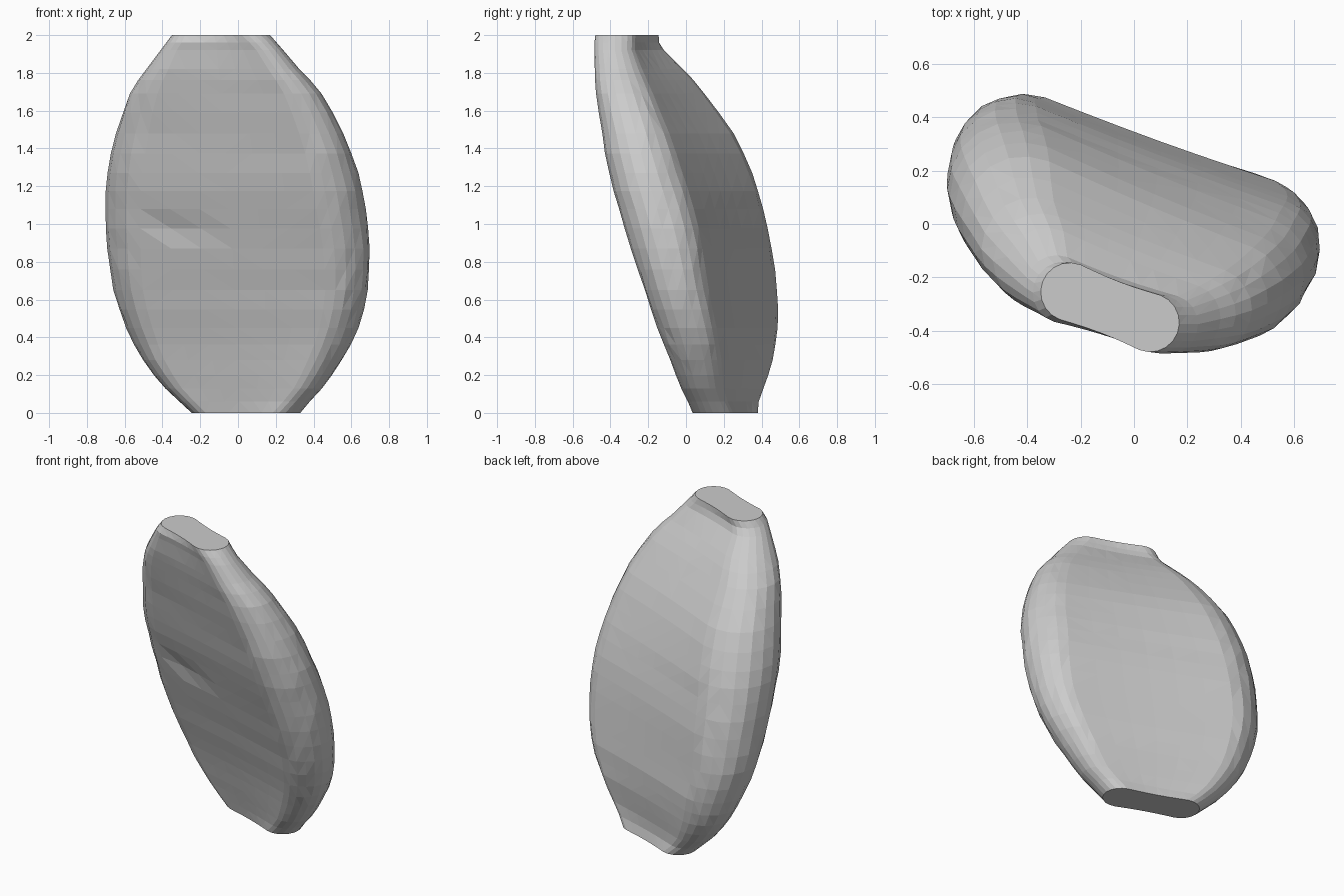
import bpy
import bmesh
import math
import random
from mathutils import Vector

random.seed(4)

default_cube = bpy.data.objects.get("Cube")
if default_cube:
    bpy.data.objects.remove(default_cube, do_unlink=True)

# Plain grey material
grey = bpy.data.materials.new("stone grey")
grey.use_nodes = True
colour = (0.6, 0.6, 0.6, 1)
grey.diffuse_color = colour
grey.node_tree.nodes["Principled BSDF"].inputs["Base Color"].default_value = colour

# Tapered slot sections: height, min x, max x, min y, max y, left end radius, right end radius
SECTIONS = [
    (0, -.245, .33, .035, .38, .11, .11),
    (.06, -.31, .38, .01, .385, .112, .108),
    (.13, -.385, .445, -.025, .41, .125, .115),
    (.28, -.505, .55, -.085, .46, .16, .14),
    (.45, -.59, .635, -.15, .485, .19, .16),
    (.65, -.66, .685, -.22, .48, .215, .175),
    (.87, -.69, .698, -.29, .455, .238, .195),
    (1.08, -.7, .675, -.355, .408, .25, .205),
    (1.27, -.69, .635, -.405, .352, .255, .2),
    (1.48, -.645, .56, -.445, .252, .235, .185),
    (1.69, -.57, .44, -.475, .1, .195, .155),
    (1.82, -.485, .325, -.483, -.015, .16, .13),
    (1.92, -.41, .24, -.485, -.117, .12, .11),
    (1.96, -.38, .205, -.485, -.142, .115, .11),
    (2, -.35, .17, -.48, -.145, .11, .11),
]
ARC_STEPS = 10
SPAN_STEPS = 6
HOLLOW = 0.008


def midway(before, first, second, after):
    """Smooth section halfway between two neighbours."""
    groups = zip(before, first, second, after)
    return tuple((9 * (b + c) - a - d) / 16 for a, b, c, d in groups)


def arc(centre, radius, start, sweep, roughness):
    points = []
    for step in range(ARC_STEPS + 1):
        angle = start + sweep * step / ARC_STEPS
        reach = radius + random.uniform(-roughness, roughness)
        points.append(centre + reach * Vector((math.cos(angle), math.sin(angle), 0)))
    return points


def span(start, end, groove):
    """Slightly hollow flat side, with an optional notch near its low x end."""
    inward = Vector((0, 0, 1)).cross(end - start).normalized()
    points = []
    for step in range(1, SPAN_STEPS):
        t = step / SPAN_STEPS
        depth = HOLLOW * math.sin(math.pi * t) + groove * max(0, 1 - 2 * t)
        points.append(start.lerp(end, t) + inward * depth)
    return points


def slot_ring(section, roughness):
    """Outline wrapped around two round ends, filling the given bounds."""
    z, x_min, x_max, y_min, y_max, left, right = section
    left_centre = Vector((x_min + left, y_max - left, z))
    right_centre = Vector((x_max - right, y_min + right, z))
    axis = right_centre - left_centre
    turn = math.atan2(axis.y, axis.x)
    quarter = math.pi / 2 - math.asin((left - right) / axis.length)
    right_arc = arc(right_centre, right, turn - quarter, 2 * quarter, roughness)
    left_arc = arc(left_centre, left, turn + quarter,
                   2 * (math.pi - quarter), roughness)
    groove = 0.025 if 0.92 < z < 1.02 else 0
    back = span(right_arc[-1], left_arc[0], 0)
    front = span(left_arc[-1], right_arc[0], groove)
    return right_arc + back + left_arc + front


# Add a smooth section between the wider spaced ones
sections = []
for index, section in enumerate(SECTIONS):
    sections.append(section)
    if 1 < index < len(SECTIONS) - 4:
        sections.append(midway(*SECTIONS[index - 1:index + 3]))

# Loft the body through all sections
bm = bmesh.new()
rings = []
for index, section in enumerate(sections):
    inner = 3 < index < len(sections) - 4
    ring = slot_ring(section, 0.003 if inner else 0)
    rings.append([bm.verts.new(point) for point in ring])

sides = []
for lower, upper in zip(rings, rings[1:]):
    count = len(lower)
    for i in range(count):
        j = (i + 1) % count
        sides.append(bm.faces.new((lower[i], lower[j], upper[j], upper[i])))
bmesh.ops.triangulate(bm, faces=sides)

# Flat ends
bm.faces.new(list(reversed(rings[0])))
bm.faces.new(rings[-1])
bmesh.ops.recalc_face_normals(bm, faces=bm.faces[:])

mesh = bpy.data.meshes.new("leaning_body")
bm.to_mesh(mesh)
bm.free()
mesh.materials.append(grey)
body = bpy.data.objects.new("leaning_body", mesh)
bpy.context.collection.objects.link(body)
